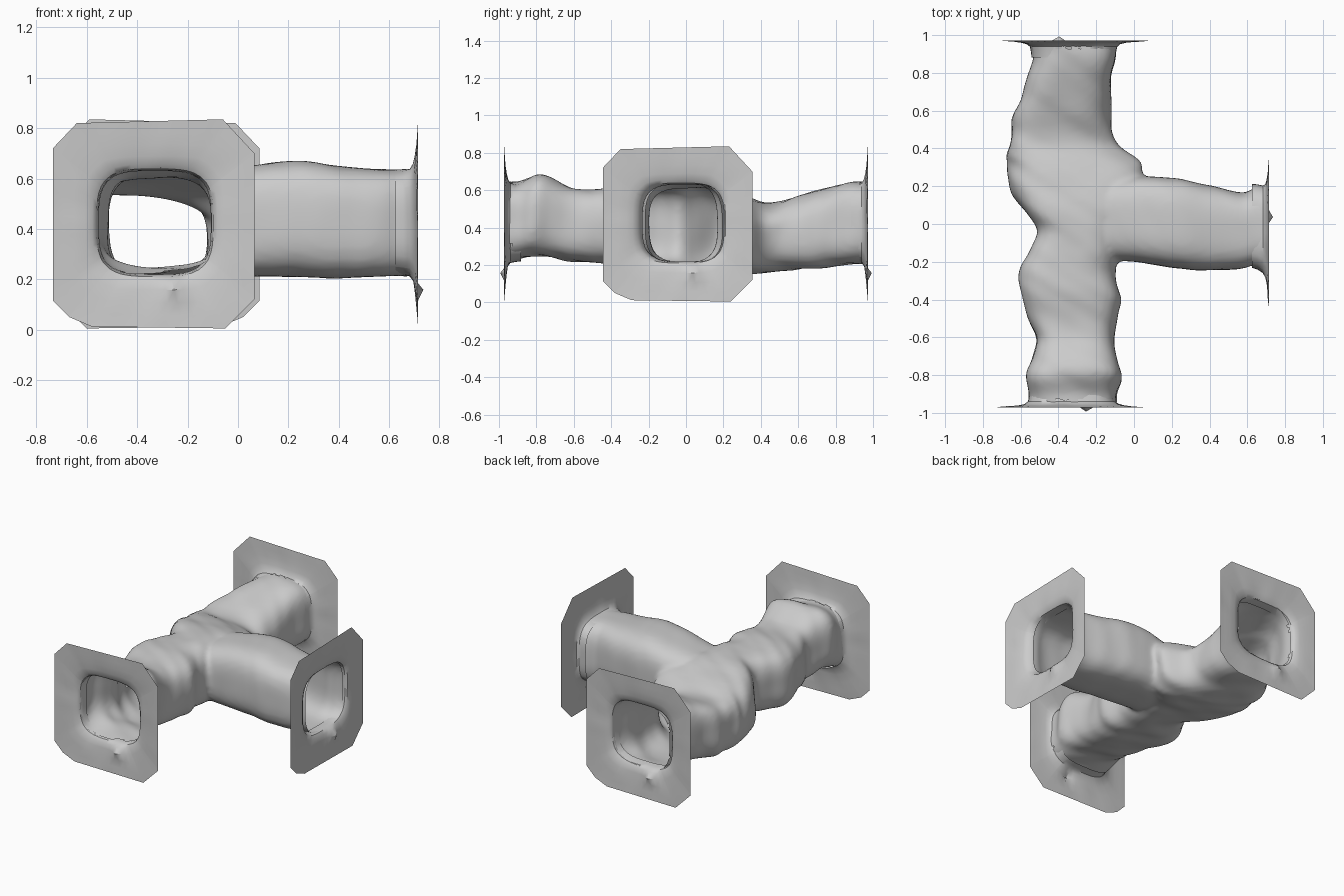
import bpy, bmesh, math
from mathutils import Vector, noise

if "Cube" in bpy.data.objects:
    bpy.data.objects.remove(bpy.data.objects["Cube"])


def rounded(a, half_w, half_h, power=3.3):
    """Point on a rounded rectangle (superellipse) at angle a."""
    c, s = math.cos(a), math.sin(a)
    r = (abs(c) ** power + abs(s) ** power) ** (-1 / power)
    return half_w * r * c, half_h * r * s


def sample(stations, t):
    """Catmull-Rom style interpolation of the station rows at position t."""
    n = len(stations)
    i = max(0, min(n - 2, sum(s[0] <= t for s in stations) - 1))
    p0, p1 = stations[max(i - 1, 0)], stations[i]
    p2, p3 = stations[i + 1], stations[min(i + 2, n - 1)]
    h = p2[0] - p1[0]
    f = (t - p1[0]) / h
    out = []
    for k in range(1, 5):
        m1 = (p2[k] - p0[k]) / (p2[0] - p0[0]) * h
        m2 = (p3[k] - p1[k]) / (p3[0] - p1[0]) * h
        out.append((2*f**3 - 3*f**2 + 1) * p1[k] + (f**3 - 2*f**2 + f) * m1
                   + (3*f**2 - 2*f**3) * p2[k] + (f**3 - f**2) * m2)
    return out


def add_object(name, bm):
    bmesh.ops.recalc_face_normals(bm, faces=bm.faces)
    me = bpy.data.meshes.new(name)
    bm.to_mesh(me)
    bm.free()
    ob = bpy.data.objects.new(name, me)
    bpy.context.collection.objects.link(ob)
    return ob


def bridge(bm, loops):
    for A, B in zip(loops, loops[1:]):
        for j in range(len(A)):
            k = (j + 1) % len(A)
            bm.faces.new((A[j], A[k], B[k], B[j]))


def make_tube(name, stations, place, wrinkle, tilt=0, rings=100, sides=56):
    """Closed wrinkled loft; station = (t, side_min, side_max, z_min, z_max)."""
    bm = bmesh.new()
    loops = []
    t0, t1 = stations[0][0], stations[-1][0]
    for i in range(rings + 1):
        t = t0 + (t1 - t0) * i / rings
        lo, hi, z0, z1 = sample(stations, t)
        loop = []
        for j in range(sides):
            a = 2 * math.pi * j / sides
            u, v = rounded(a, (hi - lo) / 2, (z1 - z0) / 2)
            # diagonal folds, fading along the passage
            q = Vector((math.cos(a) * 1.2, math.sin(a) * 1.2, t * 7))
            fold = noise.noise(Vector((t * 11 + u * 7, v * 3, 5.3)))
            k = 1 + wrinkle * (0.8 * noise.noise(q) + 0.8 * fold)
            sag = tilt * math.exp(-((t - .47) / .17) ** 2)
            drop = sag * (u + .2) if v > 0 else 0
            loop.append(bm.verts.new(place(
                t, (lo + hi) / 2 + u * k,
                (z0 + z1) / 2 + v * k - drop * min(1, max(0, v) / .15))))
        loops.append(loop)
    bridge(bm, loops)
    bm.faces.new(loops[0])
    bm.faces.new(loops[-1])
    return add_object(name, bm)


# Straight passage along y: y, x min, x max, z min, z max
main_rows = [
    (-0.98, -.56, -.09, .22, .645), (-.90, -.565, -.085, .235, .64),
    (-.78, -.565, -.07, .25, .69), (-.60, -.52, -.11, .22, .61),
    (-.40, -.595, -.07, .21, .61), (-.25, -.60, -.10, .20, .62),
    (-.05, -.51, -.08, .20, .62), (.05, -.56, -.04, .19, .62),
    (.20, -.665, .02, .17, .60), (.32, -.67, .04, .16, .57),
    (.42, -.66, -.09, .16, .555), (.60, -.63, -.125, .17, .58),
    (.75, -.57, -.12, .19, .61), (.88, -.535, -.09, .21, .64),
    (.98, -.54, -.09, .21, .645)]
# Side passage along x: x, y min, y max, z min, z max
branch_rows = [
    (-.38, -.14, .16, .26, .56), (-.10, -.19, .24, .21, .62),
    (.05, -.205, .255, .21, .65), (.22, -.235, .24, .21, .67),
    (.40, -.245, .205, .205, .65), (.58, -.235, .165, .21, .635),
    (.64, -.22, .19, .21, .635), (.72, -.22, .20, .21, .64)]

tunnel = make_tube("tunnel_passages", main_rows,
                   lambda t, s, z: (s, t, z), 0.06, 0.13)
branch = make_tube("side_passage_helper", branch_rows,
                   lambda t, s, z: (t, s, z), 0.018)
branch.hide_render = True

# Merge both passages, blend the junction
mod = tunnel.modifiers.new("union", 'BOOLEAN')
mod.operation, mod.object, mod.solver = 'UNION', branch, 'EXACT'
mod = tunnel.modifiers.new("blend", 'REMESH')
mod.mode, mod.voxel_size = 'VOXEL', 0.017
mod = tunnel.modifiers.new("relax", 'SMOOTH')
mod.factor, mod.iterations = 0.5, 4
dg = bpy.context.evaluated_depsgraph_get()
mesh = bpy.data.meshes.new_from_object(tunnel.evaluated_get(dg))
tunnel.modifiers.clear()
tunnel.data = mesh
bpy.data.objects.remove(branch)

# Open the three ends
bm = bmesh.new()
bm.from_mesh(mesh)
ends = []
for f in bm.faces:
    c = f.calc_center_median()
    if abs(c.y) > 0.935 or c.x > 0.675:
        ends.append(f)
bmesh.ops.delete(bm, geom=ends, context='FACES')
bm.to_mesh(mesh)
bm.free()

# Doorway flange, in outside-view coordinates (u right, z up)
outline = [(-.405, .72), (-.405, .115), (-.34, .05), (-.25, .012), (.28, .005),
           (.395, .12), (.395, .70), (.27, .835), (-.31, .82)]
CZ = 0.425


def outline_radius(a):
    """Distance from the flange centre to its outline at angle a."""
    d = Vector((math.cos(a), math.sin(a)))
    for p, q in zip(outline, outline[1:] + outline[:1]):
        p, e = Vector((p[0], p[1] - CZ)), Vector((q[0] - p[0], q[1] - p[1]))
        den = d.x * e.y - d.y * e.x
        if abs(den) < 1e-9:
            continue
        r = (p.x * e.y - p.y * e.x) / den
        s = (p.x * d.y - p.y * d.x) / den
        if r > 0 and -1e-6 <= s <= 1 + 1e-6:
            return r
    return 0.4


def make_flange(name, place, shift=0):
    """Octagonal sheet that funnels into a collar; shift slides the collar."""
    angles = [2 * math.pi * (i + .37) / 56 for i in range(56)]
    angles += [math.atan2(z - CZ, u) % (2 * math.pi) for u, z in outline]
    angles.sort()
    bm = bmesh.new()
    loops = []
    # (blend from outline to opening, opening scale, depth, collar slide)
    for k, scale, depth, slide in [
            (0, 1, 0, 0), (.25, 1, -.003, 0), (.5, 1, -.006, 0),
            (.75, 1, -.012, 0), (.92, 1, -.019, .1), (1, .985, -.033, .4),
            (1, .96, -.06, .8), (1, .945, -.09, 1)]:
        loop = []
        for a in angles:
            r = outline_radius(a)
            ou, oz = r * math.cos(a), r * math.sin(a)
            hu, hz = rounded(a, .235 * scale, .217 * scale, 3.5)
            u, z = ou * (1 - k) + hu * k, oz * (1 - k) + hz * k + CZ
            w = depth
            if 0 < k < 1:
                # small lump below the opening
                w += .034 * math.exp(-((u - .08) ** 2 + (z - .16) ** 2) / .0011)
                w += .005 * noise.noise(Vector((u * 9, z * 9, 3)))
            loop.append(bm.verts.new(place(u + shift * slide, w, z)))
        loops.append(loop)
    bridge(bm, loops)
    return add_object(name, bm)


parts = [tunnel,
         make_flange("front_doorway", lambda u, w, z: (u - .33, -.972 - w, z)),
         make_flange("back_doorway", lambda u, w, z: (-u - .32, .972 + w, z)),
         make_flange("side_doorway", lambda u, w, z: (.715 + w, u - .04, z), .03)]

# Smooth shading with sharp creases kept
bpy.ops.object.select_all(action='DESELECT')
for ob in parts:
    ob.select_set(True)
bpy.context.view_layer.objects.active = tunnel
bpy.ops.object.shade_smooth_by_angle(angle=math.radians(40))
